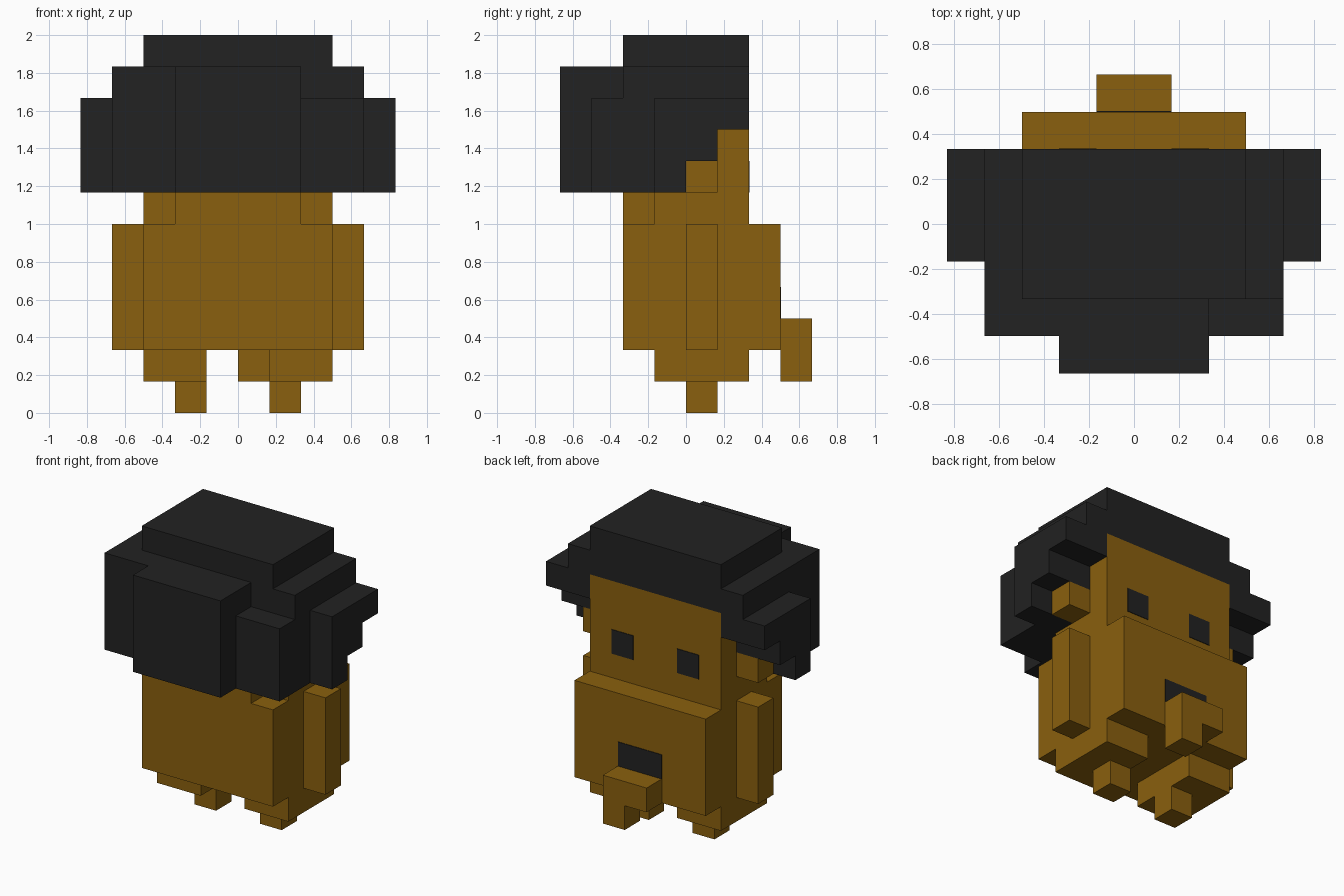
import bpy, bmesh
from math import radians
from mathutils import Vector

if "Cube" in bpy.data.objects:
    bpy.data.objects.remove(bpy.data.objects["Cube"], do_unlink=True)

U = 1 / 6  # edge of one block


def material(name, rgb):
    mat = bpy.data.materials.new(name)
    mat.use_nodes = True
    mat.diffuse_color = (*rgb, 1)
    mat.node_tree.nodes["Principled BSDF"].inputs["Base Color"].default_value = (*rgb, 1)
    return mat


BROWN = material("warm_brown", (0.254, 0.117, 0.0044))
BLACK = material("soft_black", (0.016, 0.016, 0.016))


def finish(name, bm, mat):
    mesh = bpy.data.meshes.new(name)
    bm.to_mesh(mesh)
    bm.free()
    mesh.materials.append(mat)
    obj = bpy.data.objects.new(name, mesh)
    bpy.context.collection.objects.link(obj)
    return obj


def blocks(name, mat, *boxes):
    """One clean shell around boxes given as x, y and z ranges in blocks."""
    cells = {(x, y, z) for xs, ys, zs in boxes
             for x in range(*xs) for y in range(*ys) for z in range(*zs)}
    bm = bmesh.new()
    corners = {}

    def corner(p):
        key = tuple(round(c) for c in p)
        if key not in corners:
            corners[key] = bm.verts.new(Vector(key) * U)
        return corners[key]

    for cell in cells:
        for axis in range(3):
            for side in (0, 1):
                step = [0, 0, 0]
                step[axis] = 2 * side - 1
                if tuple(c + s for c, s in zip(cell, step)) in cells:
                    continue
                a, b = Vector((0, 0, 0)), Vector((0, 0, 0))
                a[(axis + 1) % 3] = b[(axis + 2) % 3] = 1
                base = Vector(cell)
                base[axis] += side
                ring = [base, base + a, base + a + b, base + b]
                bm.faces.new([corner(p) for p in (ring if side else ring[::-1])])
    bmesh.ops.dissolve_limit(bm, angle_limit=radians(1), verts=bm.verts, edges=bm.edges)
    return finish(name, bm, mat)


def plate(name, mat, xs, y, zs, thick=0.004):
    """Thin painted patch on a face that looks toward +y."""
    bm = bmesh.new()
    bmesh.ops.create_cube(bm, size=1)
    for v in bm.verts:
        v.co = ((xs[v.co.x > 0]) * U, y * U + thick * (v.co.y > 0), zs[v.co.z > 0] * U)
    return finish(name, bm, mat)


def mirrored(xs, side):
    return xs if side > 0 else (-xs[1], -xs[0])


# Torso and head
blocks("torso", BROWN, ((-3, 3), (-2, 3), (2, 6)))
blocks("head", BROWN,
       ((-3, 3), (-1, 2), (6, 10)),
       ((-2, 2), (-2, -1), (6, 7)))

# Paired parts
for label, side in (("left", 1), ("right", -1)):
    outer = mirrored((3, 4), side)
    blocks(label + "_arm", BROWN, (outer, (0, 1), (2, 6)))
    blocks(label + "_ear", BROWN, (outer, (0, 1), (7, 8)))
    blocks(label + "_leg", BROWN, (mirrored((1, 3), side), (-1, 2), (1, 2)))
    blocks(label + "_foot", BROWN, (mirrored((1, 2), side), (0, 1), (0, 1)))
    plate(label + "_eye", BLACK, mirrored((1, 2), side), 2, (7, 8))

# Dark patch and the hooked piece below it
plate("belly_patch", BLACK, (-1, 1), 3, (3, 4))
blocks("hooked_piece", BROWN,
       ((-1, 1), (3, 4), (2, 3)),
       ((0, 1), (3, 4), (1, 2)))

# Hair: cap, crown, thick locks, then side curls that step upward
hair = [
    ((-3, 3), (-2, 2), (11, 12)),
    ((-4, 4), (-2, 2), (10, 11)),
    ((-4, 4), (-2, -1), (7, 10)),
    ((-2, 2), (-4, -2), (7, 11)),
    ((2, 4), (-3, -2), (7, 10)),
    ((-4, -2), (-3, -2), (7, 11)),
]
for side in (1, -1):
    for i in range(3):
        hair.append((mirrored((3, 5), side), (i - 1, i), (7 + i, 10)))
blocks("hair", BLACK, *hair)
